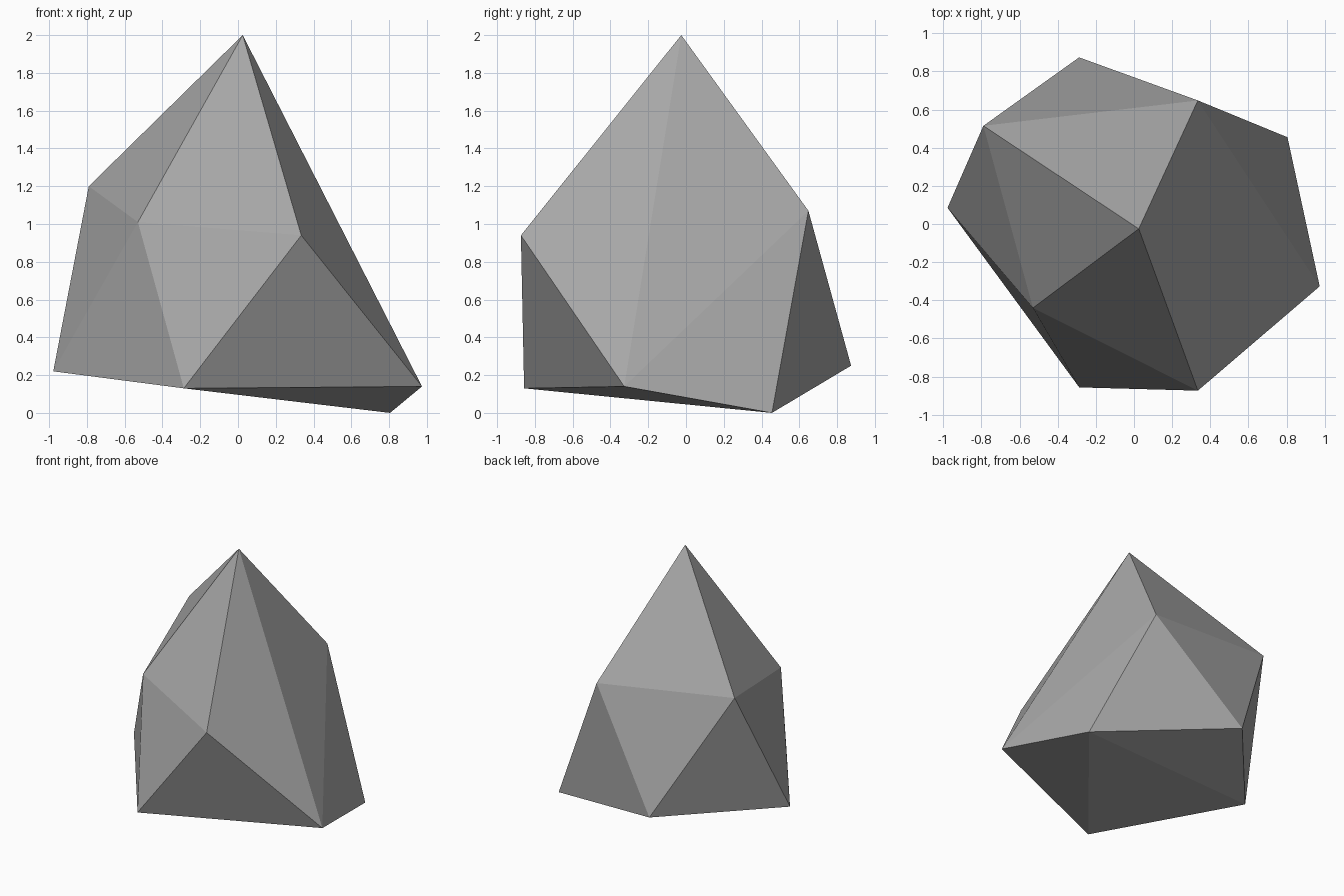
import bpy
import bmesh

if "Cube" in bpy.data.objects:
    bpy.data.objects.remove(bpy.data.objects["Cube"])

# Corner points of the rock: peak, shoulder ring, base ring
peak = [(0.025, -0.025, 2.0)]
shoulder = [(-0.79, 0.515, 1.20), (-0.53, -0.44, 1.01),
            (0.335, -0.874, 0.94), (0.335, 0.648, 1.07)]
base = [(-0.978, 0.085, 0.22), (-0.287, -0.857, 0.13), (0.974, -0.327, 0.14),
        (0.805, 0.455, 0.0), (-0.288, 0.874, 0.25)]

# Faceted rock: convex skin stretched over the corners
bm = bmesh.new()
for p in peak + shoulder + base:
    bm.verts.new(p)
bmesh.ops.convex_hull(bm, input=bm.verts[:])
bmesh.ops.recalc_face_normals(bm, faces=bm.faces[:])
mesh = bpy.data.meshes.new("rock")
bm.to_mesh(mesh)
bm.free()

# Single stone grey, flat shaded
grey = bpy.data.materials.new("stone grey")
grey.diffuse_color = (0.39, 0.39, 0.39, 1.0)
grey.use_nodes = True
grey.node_tree.nodes["Principled BSDF"].inputs["Base Color"].default_value = grey.diffuse_color
mesh.materials.append(grey)
rock = bpy.data.objects.new("rock", mesh)
bpy.context.collection.objects.link(rock)
